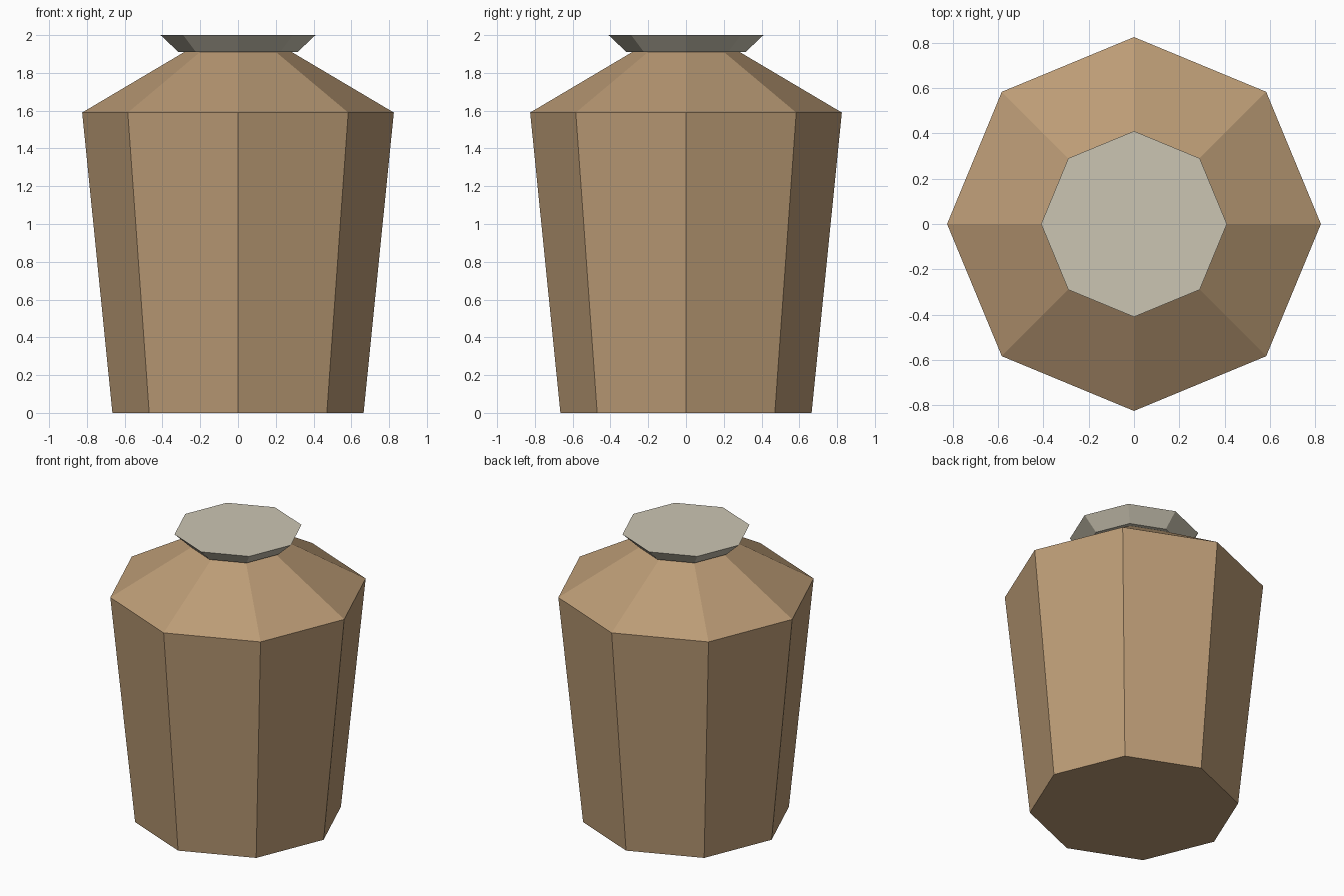
import bpy, bmesh, math

if "Cube" in bpy.data.objects:
    bpy.data.objects.remove(bpy.data.objects["Cube"])

def material(name, rgb):
    m = bpy.data.materials.new(name)
    m.diffuse_color = (*rgb, 1)
    m.use_nodes = True
    m.node_tree.nodes["Principled BSDF"].inputs["Base Color"].default_value = m.diffuse_color
    return m

def octagon_solid(name, profile, mat):
    """Stack eight-sided rings of (radius, height) and cap both ends."""
    bm = bmesh.new()
    rings = [[bm.verts.new((r * math.cos(i * math.pi / 4), r * math.sin(i * math.pi / 4), z))
              for i in range(8)] for r, z in profile]
    for a, b in zip(rings, rings[1:]):
        for i in range(8):
            j = (i + 1) % 8
            bm.faces.new((a[i], a[j], b[j], b[i]))
    bm.faces.new(rings[0][::-1])
    bm.faces.new(rings[-1])
    me = bpy.data.meshes.new(name)
    bm.to_mesh(me)
    bm.free()
    me.materials.append(mat)
    ob = bpy.data.objects.new(name, me)
    bpy.context.collection.objects.link(ob)
    return ob

clay = material("tan clay", (0.50, 0.33, 0.18))
stone = material("pale stone", (0.60, 0.56, 0.45))

# Tapered jar with sloping shoulder
octagon_solid("jar_body", [(0.665, 0), (0.825, 1.59), (0.285, 1.91)], clay)
# Flared lid
octagon_solid("lid", [(0.315, 1.91), (0.41, 2.0)], stone)
